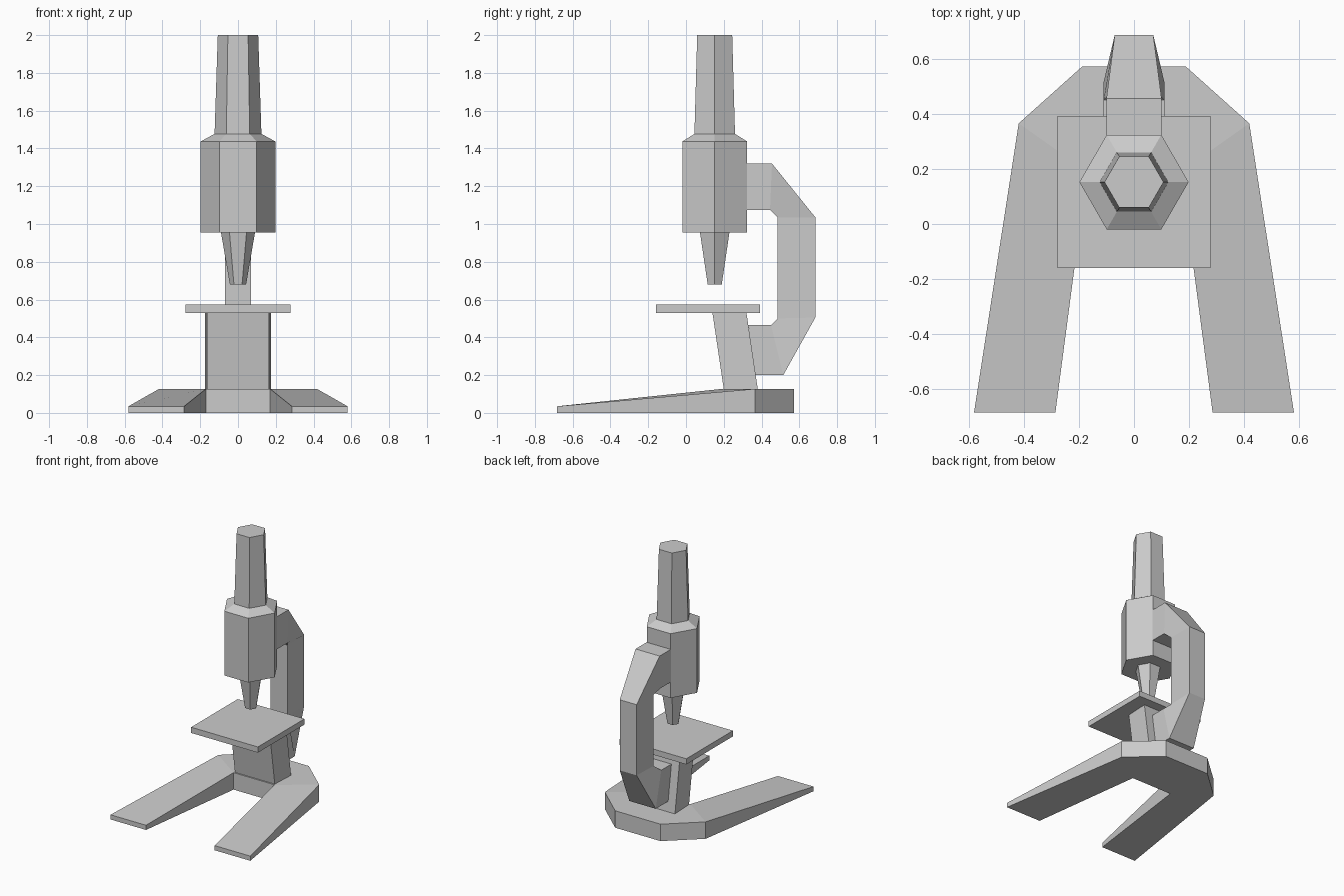
import bpy, bmesh
from math import cos, sin, pi

if "Cube" in bpy.data.objects:
    bpy.data.objects.remove(bpy.data.objects["Cube"])


def loft(name, rings):
    """Skin a list of equal-length vertex rings and cap both ends."""
    bm = bmesh.new()
    loops = [[bm.verts.new(p) for p in ring] for ring in rings]
    n = len(loops[0])
    for a, b in zip(loops, loops[1:]):
        for i in range(n):
            j = (i + 1) % n
            bm.faces.new((a[i], a[j], b[j], b[i]))
    bm.faces.new(loops[0])
    bm.faces.new(loops[-1])
    bmesh.ops.remove_doubles(bm, verts=bm.verts, dist=1e-4)
    bmesh.ops.recalc_face_normals(bm, faces=bm.faces)
    mesh = bpy.data.meshes.new(name)
    bm.to_mesh(mesh)
    bm.free()
    obj = bpy.data.objects.new(name, mesh)
    bpy.context.collection.objects.link(obj)
    return obj


def hex_tube(name, profile, cy=0.152):
    """Six-sided turned part from (radius, height) pairs."""
    return loft(name, [[(r * cos(k * pi / 3), cy + r * sin(k * pi / 3), z)
                        for k in range(6)] for r, z in profile])


# Optical tube
hex_tube("objective_lens", [(0.043, 0.68), (0.09, 0.955)])
hex_tube("tube_body", [(0.198, 0.955), (0.198, 1.437), (0.124, 1.477)])
hex_tube("eyepiece", [(0.124, 1.477), (0.107, 2.0)])

# Square stage plate
loft("stage", [[(-0.277, -0.16, z), (0.277, -0.16, z), (0.277, 0.392, z), (-0.277, 0.392, z)]
               for z in (0.53, 0.573)])

# Leaning pillar, slightly narrower in front
loft("pillar", [[(-0.165, y, z), (0.165, y, z), (0.174, y + 0.18, z), (-0.174, y + 0.18, z)]
                for y, z in ((0.2, 0.125), (0.14, 0.53))])

# Curved arm: inner (y, z), outer (y, z), half width
arm = [((0.32, 1.075), (0.32, 1.32), 0.1),
       ((0.445, 1.075), (0.455, 1.32), 0.1),
       ((0.485, 1.035), (0.685, 1.035), 0.07),
       ((0.485, 0.5), (0.685, 0.505), 0.07),
       ((0.45, 0.465), (0.515, 0.2), 0.11),
       ((0.33, 0.465), (0.368, 0.2), 0.11)]
loft("arm", [[(-w, *i), (w, *i), (w, *o), (-w, *o)] for i, o, w in arm])

# Horseshoe base: inner (x, y), outer (x, y), top height, then mirrored
half = [((0.285, -0.683), (0.58, -0.683), 0.035),
        ((0.17, 0.19), (0.418, 0.365), 0.127),
        ((0.17, 0.19), (0.188, 0.571), 0.127)]
mirrored = [((-i[0], i[1]), (-o[0], o[1]), h) for i, o, h in reversed(half)]
loft("base", [[(*i, 0), (*i, h), (*o, h), (*o, 0)] for i, o, h in half + mirrored])
